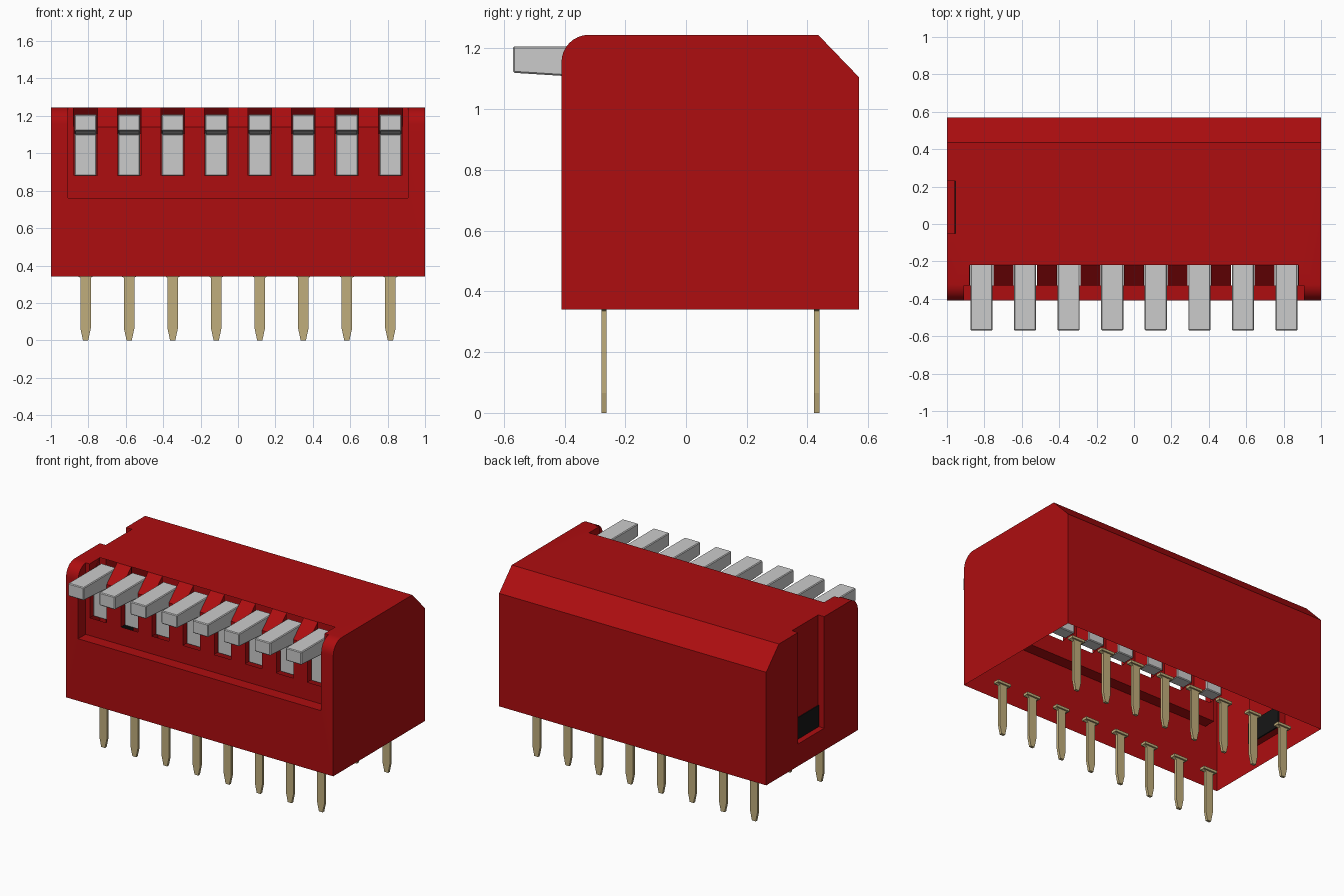
import bpy, bmesh, math
from mathutils import Vector

cube = bpy.data.objects.get("Cube")
if cube:
    bpy.data.objects.remove(cube, do_unlink=True)


def material(name, rgb):
    mat = bpy.data.materials.new(name)
    mat.use_nodes = True
    mat.diffuse_color = (*rgb, 1)
    mat.node_tree.nodes["Principled BSDF"].inputs["Base Color"].default_value = (*rgb, 1)
    return mat


RED = material("red plastic", (0.42, 0.004, 0.005))
GREY = material("light grey plastic", (0.6, 0.6, 0.6))
BRASS = material("pale brass", (0.53, 0.42, 0.2))
BLACK = material("black plastic", (0.008, 0.008, 0.008))


def prism(name, points, start, end, mat, axis="X"):
    """Extrude a yz profile along x, or an xz profile along y."""
    def place(p, t):
        return (t, p[0], p[1]) if axis == "X" else (p[0], t, p[1])
    bm = bmesh.new()
    face = bm.faces.new([bm.verts.new(place(p, start)) for p in points])
    moved = bmesh.ops.extrude_face_region(bm, geom=[face])["geom"]
    shift = Vector(place((0, 0), end - start))
    bmesh.ops.translate(bm, vec=shift, verts=[v for v in moved if isinstance(v, bmesh.types.BMVert)])
    bmesh.ops.recalc_face_normals(bm, faces=bm.faces)
    mesh = bpy.data.meshes.new(name)
    bm.to_mesh(mesh)
    bm.free()
    mesh.materials.append(mat)
    obj = bpy.data.objects.new(name, mesh)
    bpy.context.collection.objects.link(obj)
    return obj


def rect(u0, u1, v0, v1):
    return [(u0, v0), (u1, v0), (u1, v1), (u0, v1)]


def activate(obj):
    bpy.ops.object.select_all(action="DESELECT")
    obj.select_set(True)
    bpy.context.view_layer.objects.active = obj


def cut(obj, cutter):
    activate(obj)
    mod = obj.modifiers.new("cut", "BOOLEAN")
    mod.operation = "DIFFERENCE"
    mod.solver = "EXACT"
    mod.object = cutter
    bpy.ops.object.modifier_apply(modifier=mod.name)
    bpy.data.objects.remove(cutter, do_unlink=True)


BASE, TOP, FRONT, BACK = 0.34, 1.245, -0.41, 0.57
PANEL, SLOT_BACK, SLOT_FLOOR = -0.33, -0.22, 0.88
COLUMNS = [(i - 3.5) * 0.2328 for i in range(8)]

# Housing with a rounded front edge and a chamfered rear edge
R = 0.09
arc = [(FRONT + R - R * math.cos(a), TOP - R + R * math.sin(a))
       for a in (math.pi / 2 * i / 8 for i in range(9))]
profile = [(BACK, BASE), (FRONT, BASE)] + arc + [(0.435, TOP), (BACK, 1.105)]
housing = prism("housing", profile, -1, 1, RED)

# Front recess, sloped upper edge, lever slots and side groove
cut(housing, prism("recess_cutter", rect(-0.7, PANEL, 0.76, 1.5), -0.91, 0.91, RED))
slope = [(-0.44, 1.035), (-0.11, 1.35), (-0.44, 1.35)]
cut(housing, prism("slope_cutter", slope, -0.88, 0.88, RED))
for x in COLUMNS:
    cut(housing, prism("slot_cutter", rect(-0.6, SLOT_BACK, SLOT_FLOOR, 1.5), x - 0.063, x + 0.063, RED))
cut(housing, prism("groove_cutter", rect(-0.05, 0.23, 0.49, 1.5), -1.2, -0.955, RED))

# Open the underside and the inner ends of the slots
bm = bmesh.new()
bm.from_mesh(housing.data)
open_faces = []
for f in bm.faces:
    c, n = f.calc_center_median(), f.normal
    underside = n.z < -0.9 and c.z < BASE + 0.01
    slot_end = n.y < -0.9 and abs(c.y - SLOT_BACK) < 0.005
    slot_floor = n.z > 0.9 and abs(c.z - SLOT_FLOOR) < 0.005
    if underside or slot_end or slot_floor:
        open_faces.append(f)
bmesh.ops.delete(bm, geom=open_faces, context="FACES")
bm.to_mesh(housing.data)
bm.free()
activate(housing)
bpy.ops.object.shade_smooth_by_angle(angle=math.radians(25))

# Dark latch at the foot of the side groove
prism("side_latch", rect(-0.05, 0.23, 0.49, 0.635), -0.96, -0.945, BLACK)

# Rocker levers
lever_profile = [(-0.57, 1.12), (-0.57, 1.207), (-0.215, 1.207), (-0.215, SLOT_FLOOR),
                 (-0.3, SLOT_FLOOR), (-0.3, 1.103)]
for i, x in enumerate(COLUMNS):
    lever = prism(f"lever_{i + 1}", lever_profile, x - 0.059, x + 0.059, GREY)
    bevel = lever.modifiers.new("soft edges", "BEVEL")
    bevel.width = 0.005
    bevel.segments = 1

# Two rows of tapered pins with a small head
half = [(0.014, 0), (0.028, 0.065), (0.028, 0.335), (0.046, 0.345), (0.046, 0.36)]
pin_profile = half + [(-u, v) for u, v in reversed(half)]
for row, y in (("front", -0.27), ("rear", 0.43)):
    for i, x in enumerate(COLUMNS):
        points = [(x + u, v) for u, v in pin_profile]
        prism(f"{row}_pin_{i + 1}", points, y - 0.009, y + 0.009, BRASS, "Y")
        prism(f"{row}_pin_head_{i + 1}", rect(x - 0.05, x + 0.05, 0.345, 0.362),
              y - 0.02, y + 0.02, BRASS, "Y")
